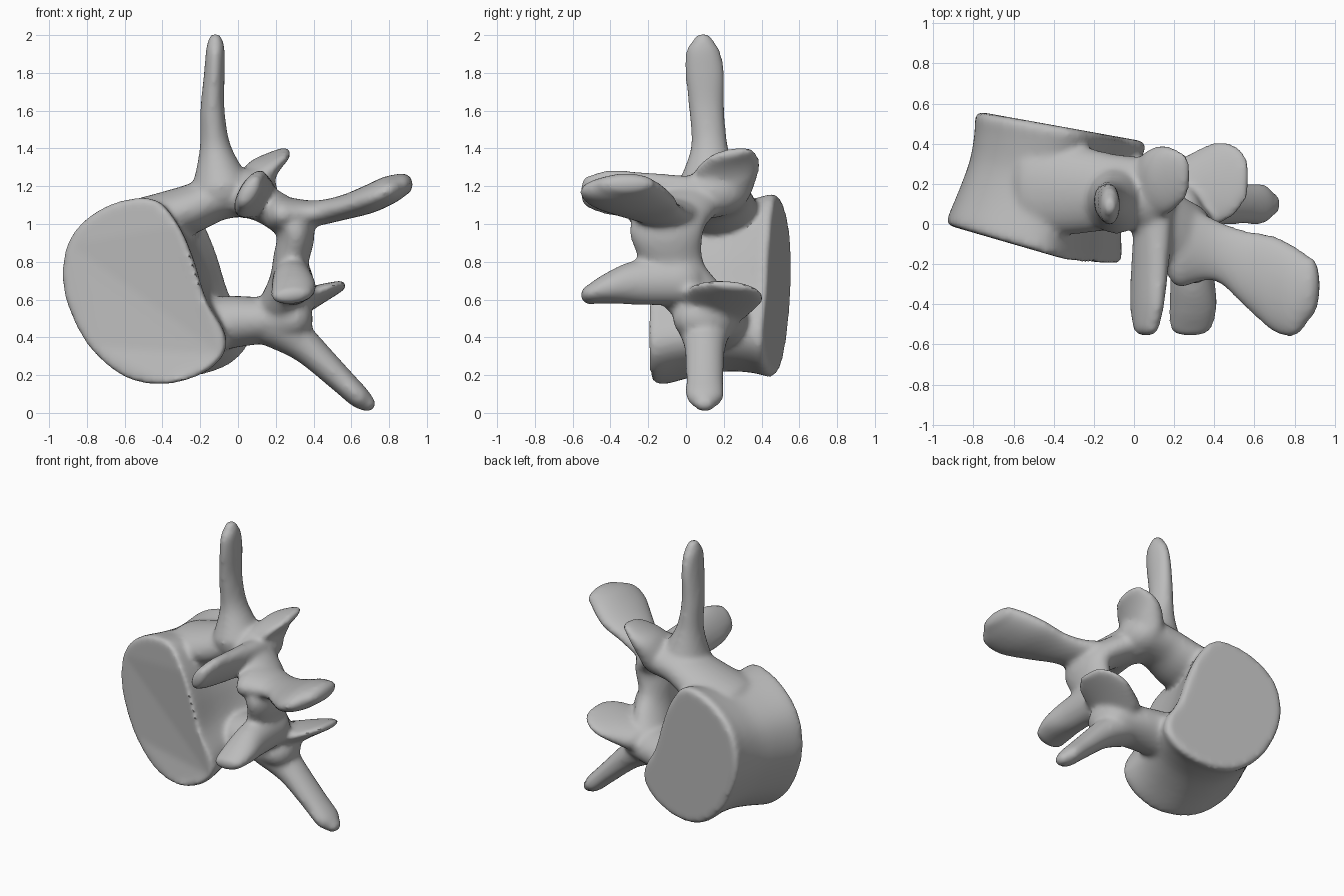
import bpy, bmesh, math
from mathutils import Vector

if "Cube" in bpy.data.objects:
    bpy.data.objects.remove(bpy.data.objects["Cube"], do_unlink=True)

bone = bpy.data.materials.new("bone_grey")
bone.use_nodes = True
COLOUR = (0.5, 0.5, 0.5, 1)
bone.diffuse_color = COLOUR
bone.node_tree.nodes["Principled BSDF"].inputs["Base Color"].default_value = COLOUR

parts = []


def spline(points, steps, closed=False):
    """Smooth interpolation through points of any dimension."""
    n, out = len(points), []
    for i in range(n if closed else n - 1):
        a, b, c, d = (points[(i + k) % n] if closed else points[min(max(i + k, 0), n - 1)]
                      for k in (-1, 0, 1, 2))
        for s in range(steps):
            t = s / steps
            out.append([q + 0.5 * t * (r - p + t * (2*p - 5*q + 4*r - w + t * (3*(q - r) + w - p)))
                        for p, q, r, w in zip(a, b, c, d)])
    return out if closed else out + [list(points[-1])]


def skin(name, rings):
    """Join equal rings of points into a closed solid."""
    bm = bmesh.new()
    loops = [[bm.verts.new(p) for p in ring] for ring in rings]
    n = len(loops[0])
    for a, b in zip(loops, loops[1:]):
        for i in range(n):
            bm.faces.new((a[i], a[(i + 1) % n], b[(i + 1) % n], b[i]))
    bm.faces.new(loops[0][::-1])
    bm.faces.new(loops[-1])
    bmesh.ops.recalc_face_normals(bm, faces=bm.faces)
    mesh = bpy.data.meshes.new(name)
    bm.to_mesh(mesh)
    bm.free()
    mesh.materials.append(bone)
    obj = bpy.data.objects.new(name, mesh)
    bpy.context.collection.objects.link(obj)
    parts.append(obj)


def limb(name, stations, wide=(0, 1, 0), sides=24):
    """Round-ended oval limb; station = x, y, z, half width, half thickness."""
    st = spline(stations, 6)
    u = Vector(wide).normalized()
    pos = [Vector(s[:3]) for s in st]
    frames = []
    for i, s in enumerate(st):
        t = (pos[min(i + 1, len(st) - 1)] - pos[max(i - 1, 0)]).normalized()
        frames.append((pos[i], t, s[3], s[4]))

    def caps(frame, sign):
        p, t, w, h = frame
        return [(p + t * sign * h * math.sin(a), t, w * math.cos(a), h * math.cos(a))
                for a in (0.4, 0.8, 1.2, 1.5)]

    frames = caps(frames[0], -1)[::-1] + frames + caps(frames[-1], 1)
    rings = []
    for p, t, w, h in frames:
        v = t.cross(u).normalized()
        rings.append([p + u * w * math.cos(k * math.tau / sides) + v * h * math.sin(k * math.tau / sides)
                      for k in range(sides)])
    skin(name, rings)


# Vertebral body: waisted drum; the end plates tilt with x up to a limit
outline = spline([(-.93, .72), (-.9, .9), (-.8, 1.03), (-.63, 1.12), (-.44, 1.13), (-.32, 1.0),
                  (-.24, .82), (-.17, .6), (-.07, .42), (-.08, .3), (-.2, .2), (-.4, .15),
                  (-.6, .19), (-.78, .34), (-.89, .54)], 4, True)
CX, CZ = -.5, .65
rings = []
for y, scale, dx, dz, tilt, limit in spline([
        (-.13, .97, 0, 0, .29, -.28), (-.1, 1, 0, 0, .29, -.28), (.08, .93, .03, .01, .25, -.15),
        (.25, .9, .07, .02, .22, 0), (.4, .94, .11, .03, .19, .1),
        (.48, .98, .13, .03, .18, .1), (.51, .94, .13, .03, .18, .1)], 3):
    ring = []
    for x, z in outline:
        px = CX + dx + (x - CX) * scale
        ring.append((px, y - tilt * (min(px, limit) - CX), CZ + dz + (z - CZ) * scale))
    rings.append(ring)
skin("vertebral_body", rings)

# Neural arch
limb("upper_pedicle", [(-.5, .18, 1.02, .24, .12), (-.28, .17, 1.07, .22, .13),
                       (-.1, .16, 1.14, .19, .12), (.08, .15, 1.17, .18, .13)])
limb("lower_pedicle", [(-.2, .2, .45, .2, .14), (-.05, .17, .48, .18, .14),
                       (.13, .13, .49, .18, .125), (.27, .1, .5, .17, .13)])
limb("lamina", [(0, .12, 1.15, .17, .11), (.15, 0, 1.1, .19, .1), (.3, -.1, .98, .2, .1),
                (.28, -.08, .81, .17, .095), (.26, -.02, .68, .2, .1), (.2, .1, .53, .18, .11)])

# Long side processes
limb("upper_transverse_process", [(-.09, .12, 1.2, .17, .16), (-.12, .125, 1.4, .1, .085),
                                  (-.135, .11, 1.6, .095, .065), (-.125, .1, 1.8, .105, .055),
                                  (-.12, .09, 1.92, .09, .05), (-.12, .09, 1.97, .055, .04)])
limb("lower_transverse_process", [(.2, .1, .47, .15, .13), (.36, .1, .35, .11, .09),
                                  (.53, .1, .19, .1, .07), (.64, .1, .085, .1, .06),
                                  (.685, .1, .05, .06, .045)])

# Broad paddle pointing away from the body
limb("spinous_process", [(.23, -.1, 1.05, .22, .1), (.4, -.13, 1.055, .155, .07), (.55, -.22, 1.085, .19, .065),
                         (.69, -.295, 1.13, .24, .075), (.8, -.335, 1.18, .225, .075),
                         (.87, -.32, 1.21, .16, .06)])

# Joint lobes
limb("upper_rear_facet", [(.06, .18, 1.13, .17, .1), (.11, .21, 1.25, .18, .09), (.18, .22, 1.32, .17, .055),
                          (.25, .235, 1.37, .12, .03)], (0, 1, .2))
limb("lower_rear_facet", [(.24, .14, .55, .19, .09), (.4, .2, .615, .21, .055), (.5, .22, .655, .18, .035),
                          (.55, .23, .675, .12, .025)], (0, 1, -.1))
limb("upper_front_facet", [(.1, .05, 1.14, .12, .09), (.08, -.2, 1.15, .135, .075),
                           (.065, -.4, 1.165, .135, .06), (.06, -.51, 1.17, .1, .05)], (.5, 0, .85))
limb("lower_front_facet", [(.29, -.03, .7, .11, .13), (.29, -.25, .69, .11, .12),
                           (.295, -.4, .66, .12, .085), (.285, -.51, .625, .11, .05)], (1, 0, .1))

# Fuse the parts into one smooth bone
for o in bpy.context.selected_objects:
    o.select_set(False)
for o in parts:
    o.select_set(True)
bpy.context.view_layer.objects.active = parts[0]
bpy.ops.object.join()
vertebra = bpy.context.view_layer.objects.active
vertebra.name = "vertebra"
remesh = vertebra.modifiers.new("fuse", "REMESH")
remesh.mode = "VOXEL"
remesh.voxel_size = .016
soften = vertebra.modifiers.new("soften", "SMOOTH")
soften.factor, soften.iterations = .5, 11
for m in ("fuse", "soften"):
    bpy.ops.object.modifier_apply(modifier=m)
bpy.ops.object.shade_smooth_by_angle(angle=math.radians(40))
